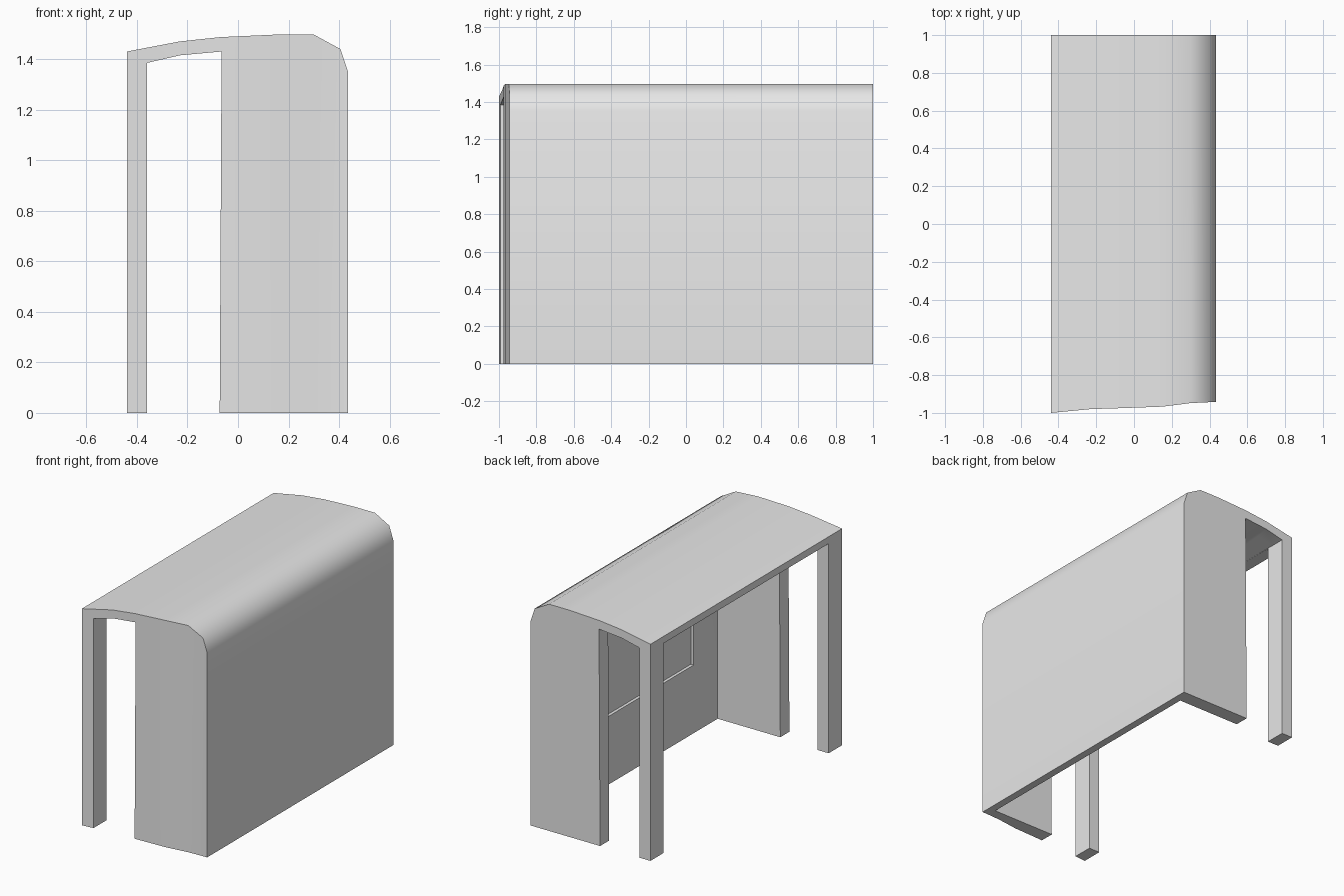
import bpy
import bmesh
from math import radians

cube = bpy.data.objects.get("Cube")
if cube:
    bpy.data.objects.remove(cube, do_unlink=True)

grey = bpy.data.materials.new("light grey")
grey.use_nodes = True
colour = (0.8, 0.8, 0.8, 1)
grey.diffuse_color = colour
grey.node_tree.nodes["Principled BSDF"].inputs["Base Color"].default_value = colour

BACK_END = 1.0

# Outer roof line: x, height, and y of the slightly bowed front end
OUTER = [(-0.44, 1.43, -1.0), (-0.23, 1.47, -0.98), (-0.07, 1.487, -0.975),
         (0.15, 1.497, -0.967), (0.30, 1.497, -0.948), (0.405, 1.44, -0.943),
         (0.435, 1.35, -0.943)]
# Ceiling line: x and height
CEILING = [(-0.36, 1.385), (-0.23, 1.415), (-0.065, 1.43), (0.15, 1.442),
           (0.28, 1.442), (0.36, 1.40), (0.385, 1.34)]


def add_object(name, bm):
    bmesh.ops.recalc_face_normals(bm, faces=bm.faces)
    mesh = bpy.data.meshes.new(name)
    bm.to_mesh(mesh)
    bm.free()
    mesh.materials.append(grey)
    obj = bpy.data.objects.new(name, mesh)
    bpy.context.collection.objects.link(obj)
    return obj


def prism(name, outline, y0, y1):
    """Extrude an x-z outline along y."""
    bm = bmesh.new()
    face = bm.faces.new([bm.verts.new((x, y0, z)) for x, z in outline])
    moved = bmesh.ops.extrude_face_region(bm, geom=[face])["geom"]
    bmesh.ops.translate(bm, vec=(0, y1 - y0, 0),
                        verts=[v for v in moved if isinstance(v, bmesh.types.BMVert)])
    return add_object(name, bm)


def rectangle(x0, x1, z0, z1):
    return [(x0, z0), (x1, z0), (x1, z1), (x0, z1)]


# Solid shelter block, built as rings of four points across the width
bm = bmesh.new()
rings = [[bm.verts.new(p) for p in ((x, y, 0), (x, BACK_END, 0),
                                    (x, BACK_END, z), (x, y, z))]
         for x, z, y in OUTER]
for a, b in zip(rings, rings[1:]):
    for i in range(4):
        j = (i + 1) % 4
        bm.faces.new((a[i], a[j], b[j], b[i]))
bm.faces.new(rings[0])
bm.faces.new(rings[-1])
shelter = add_object("shelter_shell", bm)

# Hollow room, end openings, open long side, and recess in the rear wall
cutters = [
    prism("room_cutter", CEILING + [(0.385, -0.1), (-0.36, -0.1)], -0.88, 0.905),
    prism("end_opening_cutter", CEILING[:3] + [(-0.073, -0.1), (-0.36, -0.1)], -1.2, 1.2),
    prism("long_side_cutter", rectangle(-0.6, -0.3, -0.1, 1.384), -0.86, 0.865),
    prism("wall_recess_cutter", rectangle(0.3, 0.405, 0.45, 1.25), -0.63, 0.63),
]
bpy.ops.object.select_all(action="DESELECT")
shelter.select_set(True)
bpy.context.view_layer.objects.active = shelter
for cutter in cutters:
    cutter.hide_render = True
    cut = shelter.modifiers.new(cutter.name, "BOOLEAN")
    cut.operation = "DIFFERENCE"
    cut.solver = "EXACT"
    cut.object = cutter
    bpy.ops.object.modifier_apply(modifier=cut.name)
    bpy.data.objects.remove(cutter, do_unlink=True)

# Smooth the curved roof while keeping the corners crisp
bpy.ops.object.shade_smooth_by_angle(angle=radians(50))
